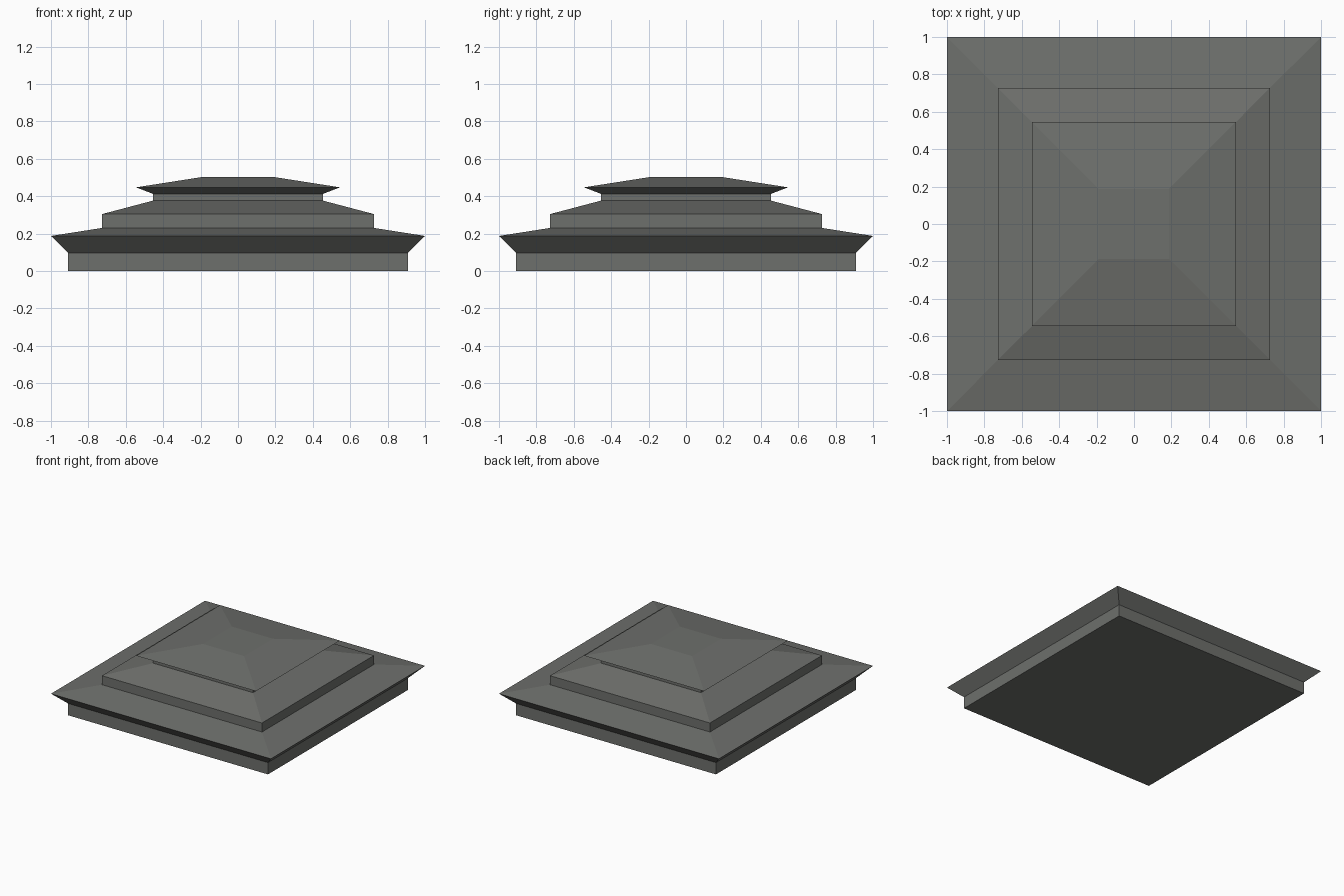
import bpy, bmesh

if "Cube" in bpy.data.objects:
    bpy.data.objects.remove(bpy.data.objects["Cube"])


def material(name, rgb):
    m = bpy.data.materials.new(name)
    m.diffuse_color = (*rgb, 1.0)
    m.use_nodes = True
    m.node_tree.nodes["Principled BSDF"].inputs["Base Color"].default_value = m.diffuse_color
    return m


stone = material("grey stone", (0.155, 0.16, 0.15))


def square_tier(name, profile, cap_bottom=False, cap_top=False):
    """Loft square rings through (half width, height) points."""
    bm = bmesh.new()
    rings = [[bm.verts.new((sx * r, sy * r, z))
              for sx, sy in ((-1, -1), (1, -1), (1, 1), (-1, 1))]
             for r, z in profile]
    for low, high in zip(rings, rings[1:]):
        for i in range(4):
            j = (i + 1) % 4
            bm.faces.new((low[i], low[j], high[j], high[i]))
    if cap_bottom:
        bm.faces.new(rings[0][::-1])
    if cap_top:
        bm.faces.new(rings[-1])
    mesh = bpy.data.meshes.new(name)
    bm.to_mesh(mesh)
    bm.free()
    mesh.materials.append(stone)
    obj = bpy.data.objects.new(name, mesh)
    bpy.context.collection.objects.link(obj)
    return obj


# Base block with flared eave and shallow sloping top
square_tier("base_tier", [(0.909, 0), (0.909, 0.097), (1.0, 0.187), (0.727, 0.23)],
            cap_bottom=True)
# Middle step with sloping top
square_tier("middle_tier", [(0.727, 0.23), (0.727, 0.304), (0.454, 0.376)])
# Neck and flared cap with flat peak
square_tier("top_cap", [(0.454, 0.376), (0.454, 0.412), (0.545, 0.447), (0.187, 0.503)],
            cap_top=True)
